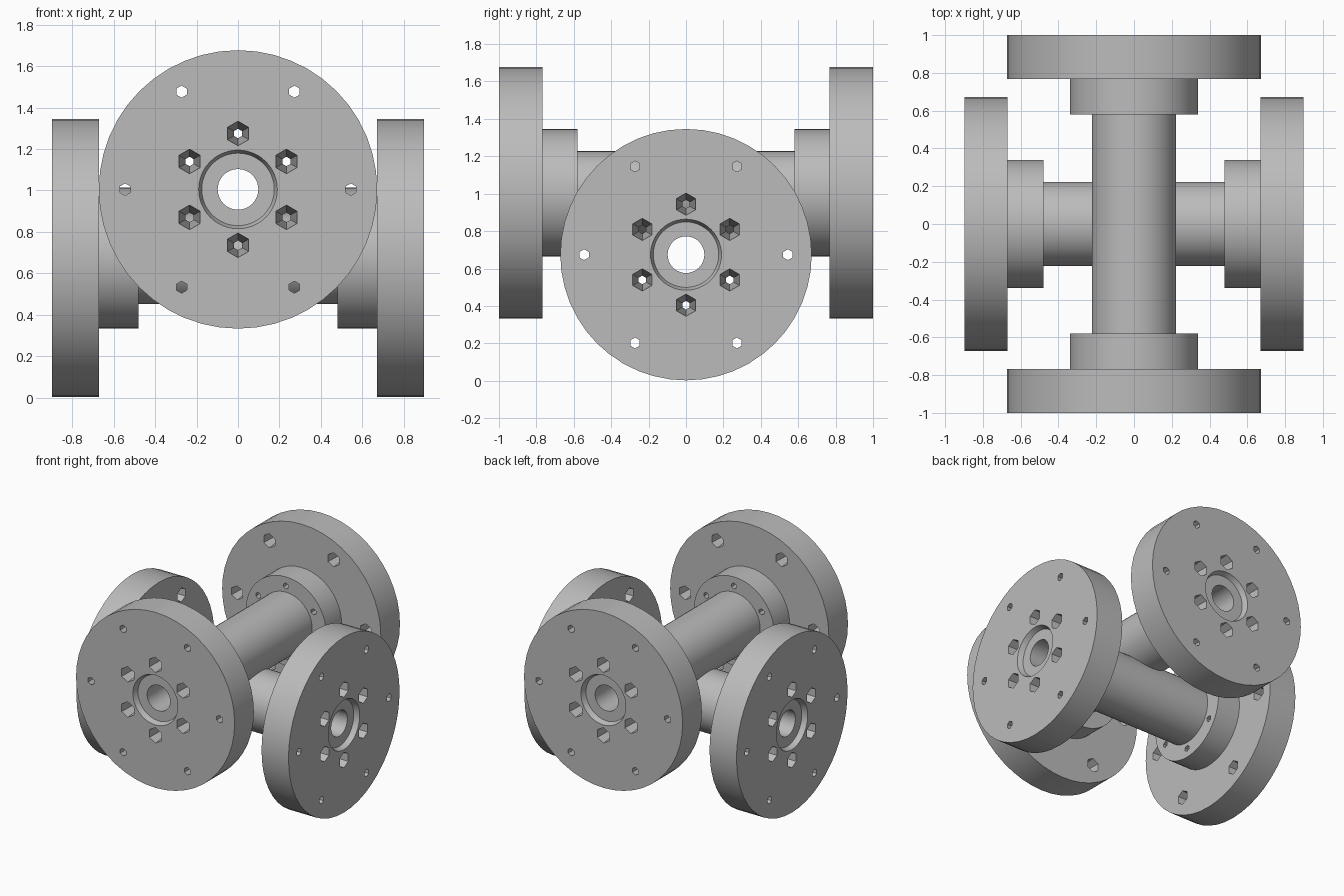
import bpy, bmesh
from math import cos, sin, pi, radians
from mathutils import Matrix, Vector

cube = bpy.data.objects.get("Cube")
if cube:
    bpy.data.objects.remove(cube, do_unlink=True)

steel = bpy.data.materials.new("grey_steel")
steel.use_nodes = True
GREY = (0.5, 0.5, 0.5, 1)
steel.diffuse_color = GREY
steel.node_tree.nodes["Principled BSDF"].inputs["Base Color"].default_value = GREY

FLANGE_R, HUB_R, PIPE_R, RECESS_R, BORE_R = 0.672, 0.34, 0.223, 0.19, 0.098


def new_object(name, bm):
    bmesh.ops.recalc_face_normals(bm, faces=bm.faces)
    mesh = bpy.data.meshes.new(name)
    bm.to_mesh(mesh)
    bm.free()
    obj = bpy.data.objects.new(name, mesh)
    bpy.context.collection.objects.link(obj)
    return obj


def ring(bm, radius, z, sides):
    return [bm.verts.new((radius * cos(2 * pi * i / sides), radius * sin(2 * pi * i / sides), z))
            for i in range(sides)]


def lathe(name, profile, sides):
    """Closed profile of (radius, height) turned about the local z axis."""
    bm = bmesh.new()
    rings = [ring(bm, r, z, sides) for r, z in profile]
    for a, b in zip(rings, rings[1:] + rings[:1]):
        for i in range(sides):
            j = (i + 1) % sides
            bm.faces.new((a[i], a[j], b[j], b[i]))
    return new_object(name, bm)


def bolt_holes(half, hub_in, flange_in):
    """Tapered six-sided cutters for both ends of a pipe."""
    bm = bmesh.new()

    def cutter(circle_r, angle, r_in, r_out, z_in, z_out, side):
        low, high = (z_in, z_out) if side > 0 else (-z_out, -z_in)
        r1, r2 = (r_in, r_out) if side > 0 else (r_out, r_in)
        pos = Vector((circle_r * cos(angle), circle_r * sin(angle), (low + high) / 2))
        bmesh.ops.create_cone(bm, cap_ends=True, segments=6, radius1=r1, radius2=r2,
                              depth=high - low, matrix=Matrix.Translation(pos))

    for side in (1, -1):
        for k in range(6):
            # outer holes widen inward, inner holes widen outward
            cutter(0.545, radians(60 * k), 0.055, 0.028, flange_in - 0.01, half + 0.01, side)
            cutter(0.27, radians(90 + 60 * k), 0.022, 0.06, hub_in - 0.01, half + 0.01, side)
    return new_object("bolt_hole_cutter", bm)


def flanged_pipe(name, half, flange_in, hub_in, matrix):
    # outer contour of one end, mirrored for the other end
    end = [(PIPE_R, hub_in), (HUB_R, hub_in), (HUB_R, flange_in), (FLANGE_R, flange_in),
           (FLANGE_R, half), (RECESS_R, half), (RECESS_R - 0.015, half - 0.04),
           (BORE_R, half - 0.04)]
    pipe = lathe(name, end + [(r, -z) for r, z in reversed(end)], 48)
    cutter = bolt_holes(half, hub_in, flange_in)
    cutter.hide_render = True
    mod = pipe.modifiers.new("bolt_holes", 'BOOLEAN')
    mod.operation, mod.solver, mod.object = 'DIFFERENCE', 'EXACT', cutter

    # bake the holes and remove the cutter
    bpy.context.view_layer.update()
    graph = bpy.context.evaluated_depsgraph_get()
    baked = bpy.data.meshes.new_from_object(pipe.evaluated_get(graph))
    pipe.modifiers.clear()
    pipe.data = baked
    bpy.data.objects.remove(cutter, do_unlink=True)

    baked.transform(matrix)
    baked.materials.clear()
    baked.materials.append(steel)
    bpy.ops.object.select_all(action='DESELECT')
    pipe.select_set(True)
    bpy.context.view_layer.objects.active = pipe
    bpy.ops.object.shade_smooth_by_angle(angle=radians(30))
    return pipe


def axes(x, y, z, height):
    """Matrix that sends the local axes to the given directions."""
    return Matrix.Translation((0, 0, height)) @ Matrix((x, y, z)).transposed().to_4x4()


# upper pipe runs front to back, lower pipe runs side to side
flanged_pipe("upper_flanged_pipe", 1.0, 0.768, 0.58,
             axes((1, 0, 0), (0, 0, 1), (0, -1, 0), 1.005))
flanged_pipe("lower_flanged_pipe", 0.898, 0.67, 0.48,
             axes((0, 1, 0), (0, 0, 1), (1, 0, 0), 0.674))
